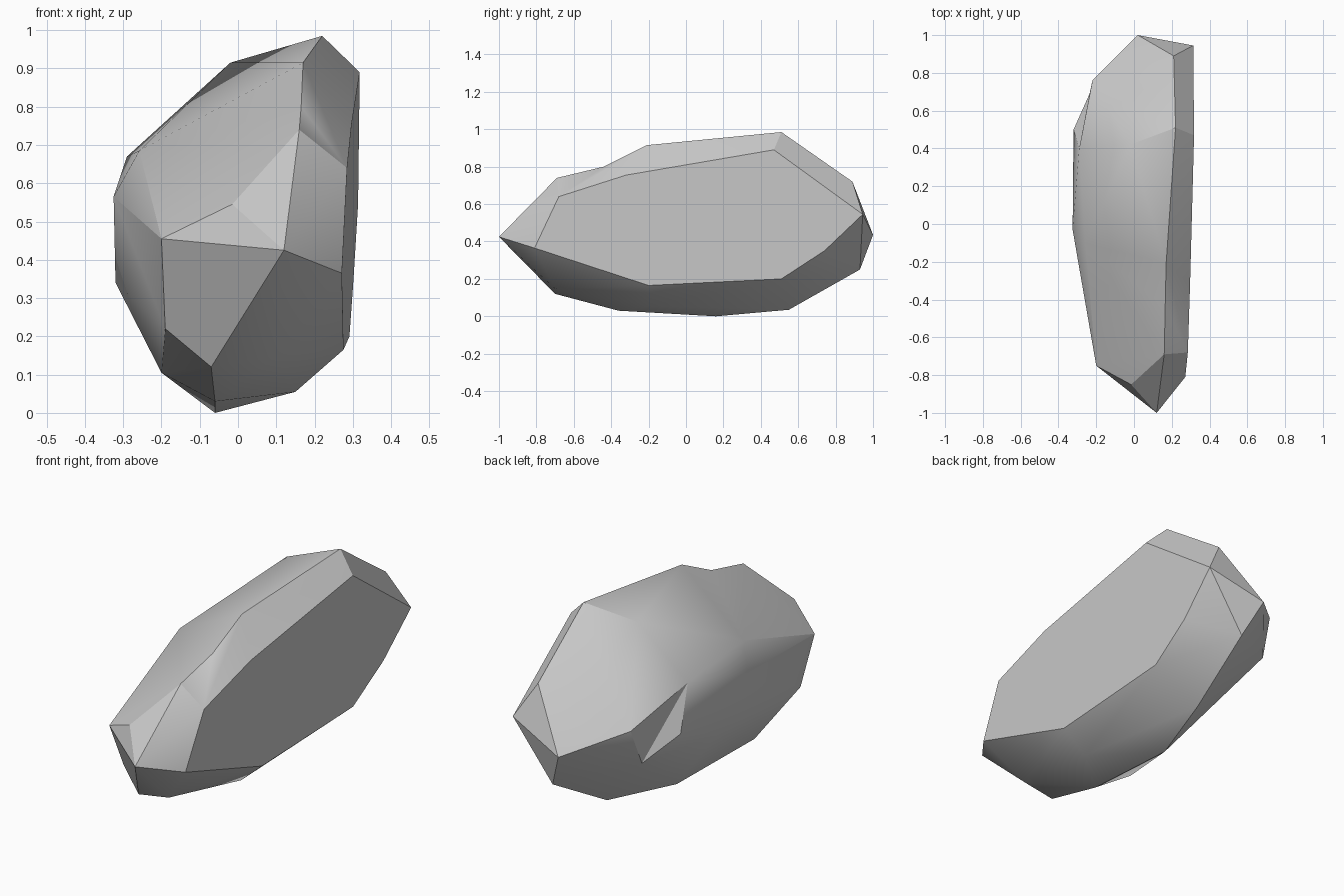
import bpy, bmesh, math
from mathutils import Vector

cube = bpy.data.objects.get("Cube")
if cube:
    bpy.data.objects.remove(cube, do_unlink=True)

# Stone colour
stone = bpy.data.materials.new("stone grey")
stone.use_nodes = True
grey = (0.59, 0.59, 0.59, 1)
stone.diffuse_color = grey
stone.node_tree.nodes["Principled BSDF"].inputs["Base Color"].default_value = grey

# Outline of the split flat side (y, z); it leans slightly in x
FLAT_SIDE = [(-.81, .365), (-.68, .64), (-.32, .755), (.47, .89),
             (.945, .545), (.74, .35), (.51, .20), (-.20, .165)]
# Rim round the top and both ends
RIM = [(.12, -1, .425), (.16, -.69, .74), (.17, -.21, .915), (.22, .51, .985),
       (.21, .89, .72), (.02, 1, .435), (.10, .93, .25)]
# Underside
BASE = [(.06, .55, .035), (-.06, .16, 0), (.15, -.19, .055), (.10, -.70, .148),
        (-.06, -.36, .03), (-.07, -.70, .12), (-.20, -.265, .105)]
# Rounded side
BULGE = [(-.20, -.75, .455), (-.19, -.65, .22), (-.015, -.85, .545),
         (-.325, -.03, .565), (-.32, .20, .34), (-.258, -.10, .685),
         (-.02, .42, .915), (-.025, .68, .75)]
# Chipped corner: upper, back, lower, outer
CHIP = [(-.29, .40, .67), (-.22, .76, .54), (-.235, .69, .355), (-.32, .50, .455)]


def flat_x(y, z):
    return .273 + .02 * y + .04 * z


bm = bmesh.new()
points = [(flat_x(y, z), y, z) for y, z in FLAT_SIDE] + RIM + BASE + BULGE + CHIP
verts = {p: bm.verts.new(p) for p in points}
bmesh.ops.convex_hull(bm, input=list(bm.verts))


def edge_between(a, b):
    a, b = verts[a], verts[b]
    if a.is_valid and b.is_valid:
        return bm.edges.get((a, b))


# Turn the chip's edge inward
edge = edge_between(CHIP[1], CHIP[3])
if edge:
    bmesh.utils.edge_rotate(edge, True)

# Shallow dip on the top ridge
edge = edge_between(RIM[1], RIM[2])
if edge:
    dip = bmesh.utils.edge_split(edge, edge.verts[0], .5)[1]
    dip.co = Vector((.165, -.44, .80))
    bmesh.ops.triangulate(bm, faces=list(dip.link_faces))

bmesh.ops.delete(bm, geom=[v for v in bm.verts if not v.link_faces], context='VERTS')
bmesh.ops.dissolve_limit(bm, angle_limit=math.radians(1),
                         verts=list(bm.verts), edges=list(bm.edges))
bmesh.ops.recalc_face_normals(bm, faces=list(bm.faces))

mesh = bpy.data.meshes.new("rock")
bm.to_mesh(mesh)
bm.free()
mesh.materials.append(stone)
rock = bpy.data.objects.new("rock", mesh)
bpy.context.collection.objects.link(rock)

# Soft facets, crisp ridges
bpy.ops.object.select_all(action='DESELECT')
rock.select_set(True)
bpy.context.view_layer.objects.active = rock
bpy.ops.object.shade_smooth_by_angle(angle=math.radians(28))
